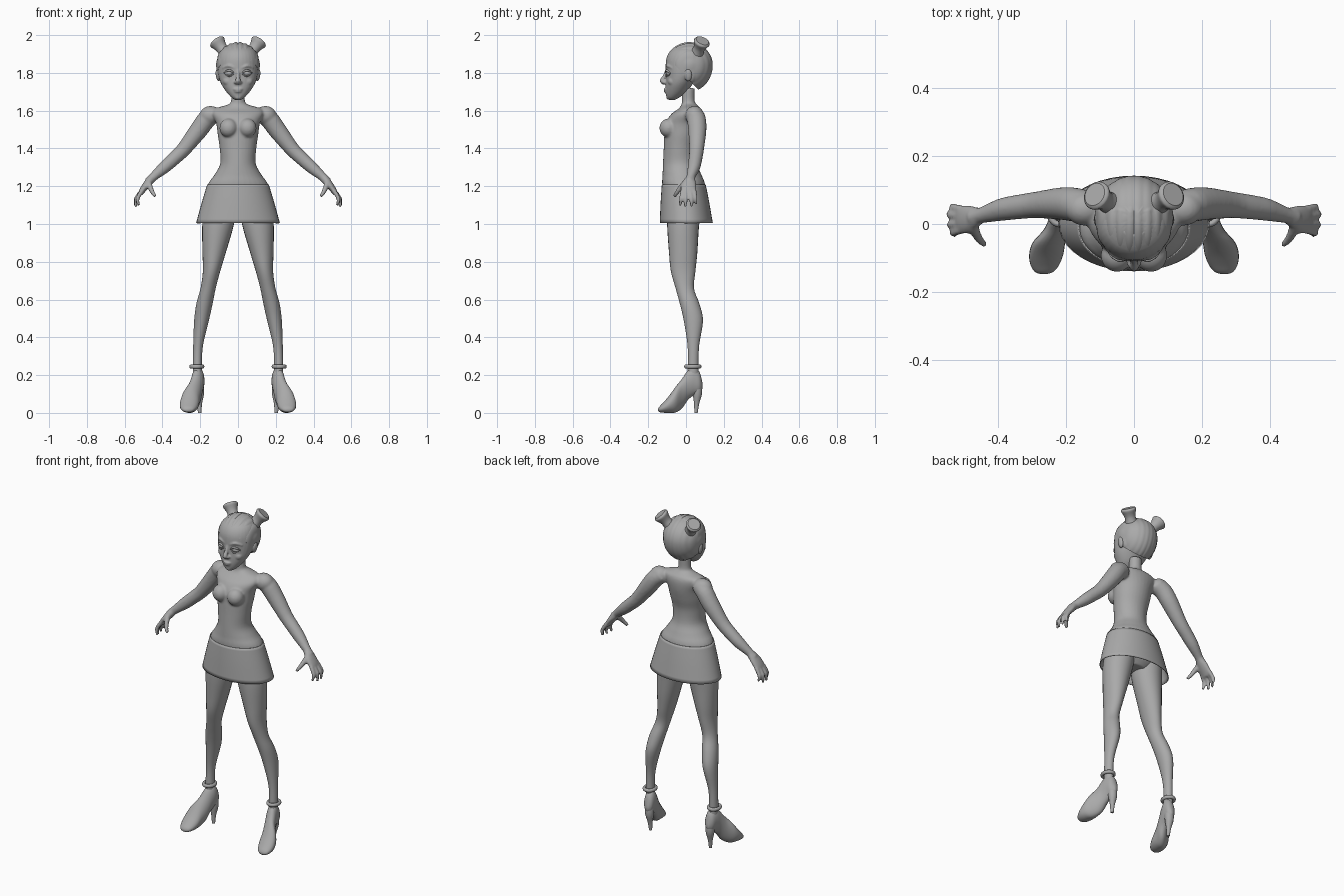
import bpy, bmesh, math
from mathutils import Vector, Matrix

if "Cube" in bpy.data.objects:
    bpy.data.objects.remove(bpy.data.objects["Cube"])

grey = bpy.data.materials.new("grey")
grey.diffuse_color = (0.4, 0.4, 0.4, 1)
grey.use_nodes = True
grey.node_tree.nodes["Principled BSDF"].inputs["Base Color"].default_value = grey.diffuse_color


def finish(bm, name, angle=50, remesh=0, smooth=6):
    bmesh.ops.recalc_face_normals(bm, faces=bm.faces)
    me = bpy.data.meshes.new(name)
    bm.to_mesh(me)
    bm.free()
    ob = bpy.data.objects.new(name, me)
    bpy.context.collection.objects.link(ob)
    me.materials.append(grey)
    bpy.context.view_layer.objects.active = ob
    ob.select_set(True)
    if remesh:
        m = ob.modifiers.new("fuse", 'REMESH')
        m.mode, m.voxel_size, m.use_smooth_shade = 'VOXEL', remesh, True
        s = ob.modifiers.new("soften", 'SMOOTH')
        s.factor, s.iterations = 0.5, smooth
    else:
        bpy.ops.object.shade_smooth_by_angle(angle=math.radians(angle))
    ob.select_set(False)
    return ob


def loft(bm, secs, n=24, steps=4, sides=(1,), caps=True):
    """Skin smoothly interpolated elliptical sections (centre, u, v)."""
    rows = [[c for vec in s for c in vec] for s in secs]
    fine = []
    for i in range(len(rows) - 1):
        a, b, c, d = (rows[max(0, min(len(rows) - 1, i + k))] for k in (-1, 0, 1, 2))
        for k in range(steps):
            t = k / steps
            fine.append([0.5 * (2 * q + (r - p) * t + (2 * p - 5 * q + 4 * r - s) * t * t
                                + (3 * q - p - 3 * r + s) * t ** 3)
                         for p, q, r, s in zip(a, b, c, d)])
    fine.append(rows[-1])
    for sx in sides:
        rings = []
        for r in fine:
            c, u, v = Vector(r[:3]), Vector(r[3:6]), Vector(r[6:])
            ring = []
            for j in range(n):
                a = 2 * math.pi * j / n
                p = c + u * math.cos(a) + v * math.sin(a)
                ring.append(bm.verts.new((p.x * sx, p.y, p.z)))
            rings.append(ring)
        for p, q in zip(rings, rings[1:]):
            for j in range(n):
                bm.faces.new((p[j], p[(j + 1) % n], q[(j + 1) % n], q[j]))
        if caps:
            bm.faces.new(rings[0])
            bm.faces.new(rings[-1])


def level(x, z, rx, y0, y1):
    """Horizontal section from front y0 to back y1."""
    return ((x, (y0 + y1) / 2, z), (rx, 0, 0), (0, (y1 - y0) / 2, 0))


def upright(y, x, rx, z0, z1):
    """Section facing the front, from z0 to z1."""
    return ((x, y, (z0 + z1) / 2), (rx, 0, 0), (0, 0, (z1 - z0) / 2))


def tube(bm, pts, n=12, steps=3, sides=(1, -1)):
    """Round limb through (x, y, z, radius) points."""
    P = [Vector(p[:3]) for p in pts]
    secs = []
    for i, p in enumerate(pts):
        t = (P[min(i + 1, len(P) - 1)] - P[max(i - 1, 0)]).normalized()
        u = t.cross(Vector((0, 1, 0.01))).normalized()
        secs.append((P[i], u * p[3], t.cross(u) * p[3]))
    loft(bm, secs, n, steps, sides)


def ball(bm, c, r, sides=(1, -1), n=20, tilt=0):
    for s in sides:
        m = (Matrix.Translation((c[0] * s, c[1], c[2])) @ Matrix.Rotation(tilt * s, 4, 'Y')
             @ Matrix.Diagonal((*r, 1)))
        bmesh.ops.create_uvsphere(bm, u_segments=n, v_segments=n // 2 + 2, radius=1, matrix=m)


LR = (1, -1)

# Body: torso, neck, bust, shoulders, arms and hands fused together
bm = bmesh.new()
loft(bm, [level(0, *r) for r in (
    (1.02, .08, -.05, .05), (1.08, .165, -.10, .09), (1.20, .162, -.125, .102),
    (1.26, .125, -.124, .082), (1.32, .094, -.122, .058), (1.40, .097, -.118, .055),
    (1.47, .107, -.115, .072), (1.53, .115, -.108, .085), (1.58, .135, -.08, .088),
    (1.61, .125, -.04, .08), (1.63, .06, -.025, .06), (1.65, .037, -.022, .046),
    (1.72, .036, -.022, .046))], n=32)
ball(bm, (.05, -.093, 1.508), (.048, .048, .05))
ball(bm, (.145, .045, 1.575), (.058, .05, .05))
tube(bm, [(.12, .045, 1.585, .045), (.165, .055, 1.555, .05), (.21, .06, 1.495, .048),
          (.286, .056, 1.397, .039), (.34, .05, 1.345, .036), (.39, .042, 1.30, .033),
          (.45, .025, 1.248, .023), (.475, .018, 1.222, .024)], n=20, sides=LR)
loft(bm, [((.455, .022, 1.243), (.016, 0, .016), (0, .026, 0)),
          ((.482, .014, 1.21), (.016, 0, .013), (0, .040, 0)),
          ((.508, .013, 1.175), (.013, 0, .009), (0, .042, 0)),
          ((.518, .013, 1.155), (.009, 0, .005), (0, .038, 0))], n=16, sides=LR)
for y0, y1, x, z in ((.045, .054, .528, 1.105), (.024, .030, .543, 1.092),
                     (.002, -.004, .54, 1.09), (-.019, -.032, .525, 1.098)):
    tube(bm, [(.508, y0, 1.175, .012), ((.53 + x) / 2 + .004, (y0 + y1) / 2, 1.135, .011),
              (x, y1, z, .008)], sides=LR)
tube(bm, [(.472, -.008, 1.215, .016), (.458, -.04, 1.178, .013), (.438, -.062, 1.145, .009)])
finish(bm, "body", remesh=.0065, smooth=4)

# Legs
bm = bmesh.new()
loft(bm, [level(x, z, rx, a, b) for z, x, rx, a, b in (
    (1.10, .092, .08, -.095, .088), (1.0, .105, .084, -.10, .07), (.85, .126, .062, -.09, .06),
    (.75, .14, .046, -.08, .05), (.66, .158, .040, -.055, .042), (.58, .177, .043, -.033, .07),
    (.49, .193, .039, -.012, .09), (.36, .211, .026, .008, .07), (.26, .215, .024, .01, .066),
    (.18, .213, .025, .005, .068))], sides=LR)
finish(bm, "legs")

# Skirt: open flared shell
bm = bmesh.new()
loft(bm, [level(0, *r) for r in ((1.21, .163, -.128, .104), (1.12, .19, -.134, .122),
                                 (1.005, .222, -.139, .142))], n=40, caps=False)
skirt = finish(bm, "skirt")
skirt.modifiers.new("cloth", 'SOLIDIFY').thickness = .004

# High heeled shoes
bm = bmesh.new()
loft(bm, [upright(*r) for r in (
    (.088, .205, .008, .13, .155), (.072, .207, .027, .105, .215), (.04, .211, .033, .092, .245),
    (.01, .218, .034, .068, .225), (-.02, .23, .038, .025, .182), (-.055, .25, .048, .002, .138),
    (-.09, .258, .05, 0, .09), (-.12, .262, .042, .001, .055), (-.14, .264, .028, .004, .034),
    (-.147, .265, .01, .01, .022))], sides=LR)
tube(bm, [(.206, .058, .15, .026), (.205, .06, .10, .025), (.204, .056, .05, .014),
          (.203, .053, 0, .009)], n=14)
finish(bm, "shoes")

# Ankle bands
bm = bmesh.new()
N, M = 28, 10
for s in LR:
    g = [[bm.verts.new((s * (.218 + (.031 + .009 * math.cos(b)) * math.cos(a)),
                        .036 + (.037 + .009 * math.cos(b)) * math.sin(a),
                        .245 + .011 * math.sin(b)))
          for b in (2 * math.pi * j / M for j in range(M))]
         for a in (2 * math.pi * i / N for i in range(N))]
    for i in range(N):
        for j in range(M):
            k, l = (i + 1) % N, (j + 1) % M
            bm.faces.new((g[i][j], g[k][j], g[k][l], g[i][l]))
finish(bm, "ankle_bands")

# Head with nose, lips, brows, cheeks and ears
bm = bmesh.new()
loft(bm, [level(0, *r) for r in (
    (1.656, .014, -.088, -.06), (1.67, .035, -.102, -.035), (1.70, .062, -.108, .005),
    (1.74, .088, -.108, .035), (1.78, .102, -.106, .06), (1.83, .109, -.108, .09),
    (1.88, .106, -.103, .10), (1.92, .088, -.08, .085), (1.95, .045, -.035, .05))], n=32)
tube(bm, [(0, -.102, 1.815, .008), (0, -.112, 1.785, .010), (0, -.126, 1.757, .014),
          (0, -.115, 1.742, .010)], sides=(1,))
ball(bm, (.012, -.114, 1.75), (.010, .011, .009))
ball(bm, (0, -.106, 1.713), (.025, .013, .006), sides=(1,))
ball(bm, (0, -.104, 1.701), (.021, .013, .006), sides=(1,))
ball(bm, (0, -.09, 1.672), (.02, .015, .014), sides=(1,))
ball(bm, (.05, -.072, 1.755), (.03, .025, .025))
tube(bm, [(.018, -.104, 1.826, .005), (.05, -.098, 1.838, .007), (.082, -.074, 1.826, .004)])
ball(bm, (.106, .012, 1.788), (.012, .02, .034), tilt=.15)
finish(bm, "head", remesh=.0048, smooth=3)

# Eyes and eyelids
bm = bmesh.new()
ball(bm, (.047, -.088, 1.797), (.024, .019, .014))
finish(bm, "eyes")
bm = bmesh.new()
tube(bm, [(.022, -.103, 1.797, .003), (.034, -.106, 1.809, .005), (.048, -.104, 1.813, .006),
          (.063, -.095, 1.808, .005), (.074, -.083, 1.798, .003)])
tube(bm, [(.022, -.103, 1.795, .002), (.046, -.105, 1.782, .004), (.074, -.083, 1.797, .002)])
finish(bm, "eyelids")

# Swept-back hair with strand ridges, cut along the hairline
bm = bmesh.new()
bmesh.ops.create_uvsphere(bm, u_segments=96, v_segments=48, radius=1)
for v in bm.verts:
    x, y, z = v.co
    ridge = abs(math.sin(x * 13)) * (1 if y < .2 else .35)
    k = .965 + .04 * ridge
    v.co = (x * k * .118, .018 + y * k * .127, 1.842 + z * k * (.121 if z > 0 else .145))
cut = Vector((0, -1.05, -1)).normalized()
bmesh.ops.bisect_plane(bm, geom=bm.verts[:] + bm.edges[:] + bm.faces[:], dist=1e-5,
                       plane_co=(0, -.10, 1.885), plane_no=cut, clear_outer=True)
bmesh.ops.holes_fill(bm, edges=[e for e in bm.edges if e.is_boundary], sides=0)
finish(bm, "hair")

# Flared hair buns
bm = bmesh.new()
axis = Vector((.55, .33, .77)).normalized()
u = axis.cross(Vector((0, 1, 0))).normalized()
w = axis.cross(u)
top = Vector((.112, .085, 1.966))
loft(bm, [(top + axis * d, u * r, w * r) for d, r in (
    (-.085, .036), (-.05, .03), (-.025, .036), (-.008, .043), (0, .042), (.006, .035))],
    n=20, steps=2, sides=LR)
finish(bm, "hair_buns", angle=35)
